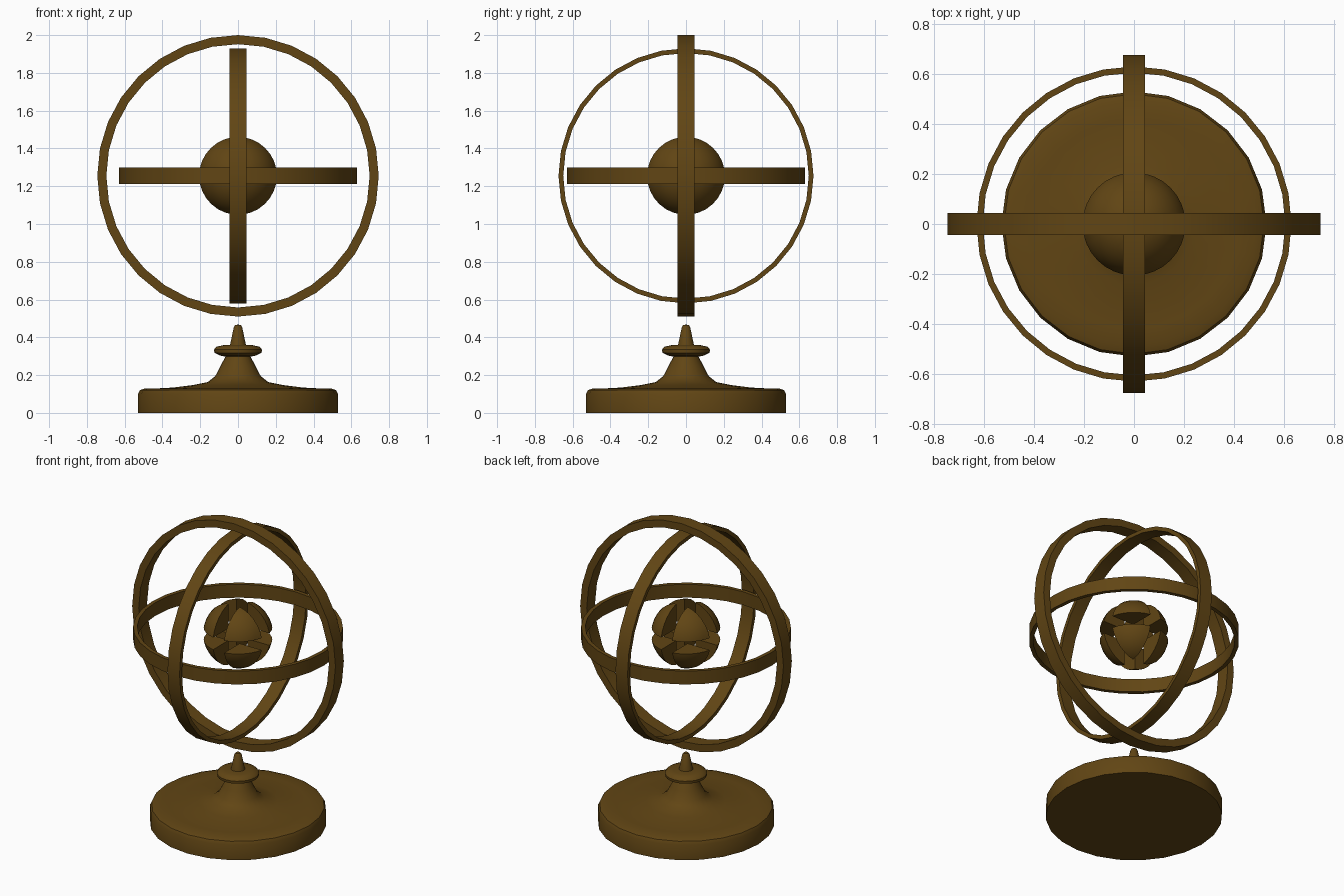
import bpy, bmesh, math
from mathutils import Matrix, Vector
from itertools import product

if "Cube" in bpy.data.objects:
    bpy.data.objects.remove(bpy.data.objects["Cube"])

CENTRE = Vector((0, 0, 1.255))
bronze = bpy.data.materials.new("bronze")
bronze.diffuse_color = (0.12, 0.06, 0.007, 1)
bronze.use_nodes = True
bronze.node_tree.nodes["Principled BSDF"].inputs["Base Color"].default_value = bronze.diffuse_color


def finish(bm, name, angle):
    bmesh.ops.recalc_face_normals(bm, faces=bm.faces)
    mesh = bpy.data.meshes.new(name)
    bm.to_mesh(mesh)
    bm.free()
    ob = bpy.data.objects.new(name, mesh)
    bpy.context.collection.objects.link(ob)
    mesh.materials.append(bronze)
    bpy.ops.object.select_all(action='DESELECT')
    ob.select_set(True)
    bpy.context.view_layer.objects.active = ob
    bpy.ops.object.shade_smooth_by_angle(angle=math.radians(angle))
    return ob


def lathe(profile, steps, closed=False):
    """Spin an (r, z) profile about the z axis."""
    bm = bmesh.new()
    vs = [bm.verts.new((r, 0, z)) for r, z in profile]
    edges = [bm.edges.new(p) for p in zip(vs, vs[1:])]
    if closed:
        edges.append(bm.edges.new((vs[-1], vs[0])))
    bmesh.ops.spin(bm, geom=vs + edges, axis=(0, 0, 1), cent=(0, 0, 0),
                   angle=math.tau, steps=steps, use_duplicate=False)
    bmesh.ops.remove_doubles(bm, verts=bm.verts, dist=1e-5)
    return bm


# turned stand with collar and pointed tip
stand = [(0, 0), (0.53, 0), (0.53, 0.1), (0.52, 0.12), (0.49, 0.13), (0.42, 0.13),
         (0.345, 0.134), (0.24, 0.147), (0.16, 0.163), (0.12, 0.195), (0.092, 0.25),
         (0.066, 0.298), (0.09, 0.302), (0.125, 0.318), (0.127, 0.335), (0.115, 0.35),
         (0.08, 0.358), (0.042, 0.36), (0.022, 0.455), (0.014, 0.466), (0, 0.467)]
finish(lathe(stand, 24), "stand", 40)

# three nested flat-band rings, one per axis plane
h = 0.044
for name, outer, inner, rot in [
        ("outer_ring", 0.745, 0.697, Matrix.Rotation(math.pi / 2, 4, 'X')),
        ("middle_ring", 0.675, 0.650, Matrix.Rotation(math.pi / 2, 4, 'Y')),
        ("inner_ring", 0.630, 0.605, Matrix.Identity(4))]:
    bm = lathe([(inner, -h), (outer, -h), (outer, h), (inner, h)], 32, True)
    bm.transform(Matrix.Translation(CENTRE) @ rot)
    finish(bm, name, 30)

# core ball split into eight wedges by three slots
gap = 0.04
for i, signs in enumerate(product((1, -1), repeat=3)):
    bm = bmesh.new()
    bmesh.ops.create_uvsphere(bm, u_segments=32, v_segments=16, radius=0.21)
    for axis, s in enumerate(signs):
        n = Vector((0, 0, 0))
        n[axis] = s
        cut = bmesh.ops.bisect_plane(bm, geom=bm.verts[:] + bm.edges[:] + bm.faces[:],
                                     plane_co=n * gap, plane_no=n, clear_inner=True)
        rim = [e for e in cut["geom_cut"] if isinstance(e, bmesh.types.BMEdge)]
        bmesh.ops.edgeloop_fill(bm, edges=rim)
    bm.transform(Matrix.Translation(CENTRE))
    finish(bm, f"core_wedge_{i + 1}", 30)
